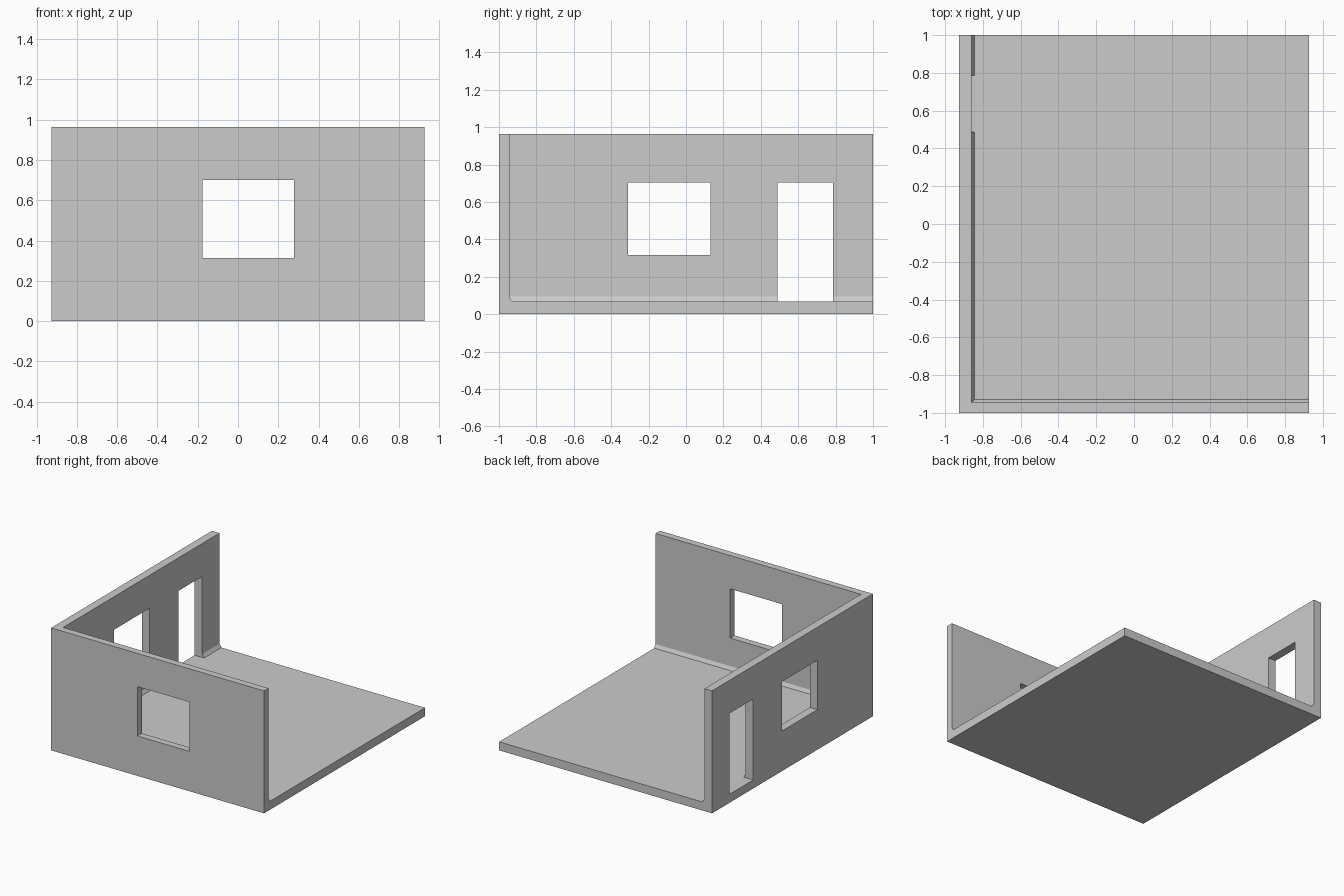
import bpy, bmesh

if "Cube" in bpy.data.objects:
    bpy.data.objects.remove(bpy.data.objects["Cube"])

X, Y, H = 0.927, 1.0, 0.964      # half width, half depth, wall height
FLOOR = 0.067                    # floor thickness
WALL_X, WALL_Y = -0.861, -0.945  # inner faces of side and front walls
SKIRT_X, SKIRT_Y, SKIRT_Z = 0.017, 0.015, 0.094


def solid(name, rings):
    """Loft rectangles (x0, x1, y0, y1, z) into a closed solid."""
    bm = bmesh.new()
    loops = [[bm.verts.new((x, y, z)) for x, y in
              ((x0, y0), (x1, y0), (x1, y1), (x0, y1))]
             for x0, x1, y0, y1, z in rings]
    bm.faces.new(loops[0][::-1])
    bm.faces.new(loops[-1])
    for a, b in zip(loops, loops[1:]):
        for i in range(4):
            j = (i + 1) % 4
            bm.faces.new((a[i], a[j], b[j], b[i]))
    mesh = bpy.data.meshes.new(name)
    bm.to_mesh(mesh)
    bm.free()
    obj = bpy.data.objects.new(name, mesh)
    bpy.context.collection.objects.link(obj)
    return obj


def box(name, x0, x1, y0, y1, z0, z1):
    return solid(name, [(x0, x1, y0, y1, z0), (x0, x1, y0, y1, z1)])


# Room shell, carved from one block
room = box("room_shell", -X, X, -Y, Y, 0, H)

cutters = [
    # Interior space, narrowing at the floor to leave a sloped skirting
    solid("interior_cutter", [
        (WALL_X + SKIRT_X, 1.2, WALL_Y + SKIRT_Y, 1.2, FLOOR),
        (WALL_X, 1.2, WALL_Y, 1.2, SKIRT_Z),
        (WALL_X, 1.2, WALL_Y, 1.2, 1.3)]),
    # Openings
    box("front_window_cutter", -0.175, 0.278, -1.1, -0.85, 0.314, 0.702),
    box("side_window_cutter", -1.1, -0.75, -0.31, 0.132, 0.316, 0.704),
    box("doorway_cutter", -1.1, -0.75, 0.488, 0.785, FLOOR, 0.704),
]

bpy.context.view_layer.objects.active = room
for cutter in cutters:
    mod = room.modifiers.new(cutter.name, 'BOOLEAN')
    mod.operation = 'DIFFERENCE'
    mod.solver = 'EXACT'
    mod.object = cutter
    bpy.ops.object.modifier_apply(modifier=mod.name)
    bpy.data.objects.remove(cutter)
